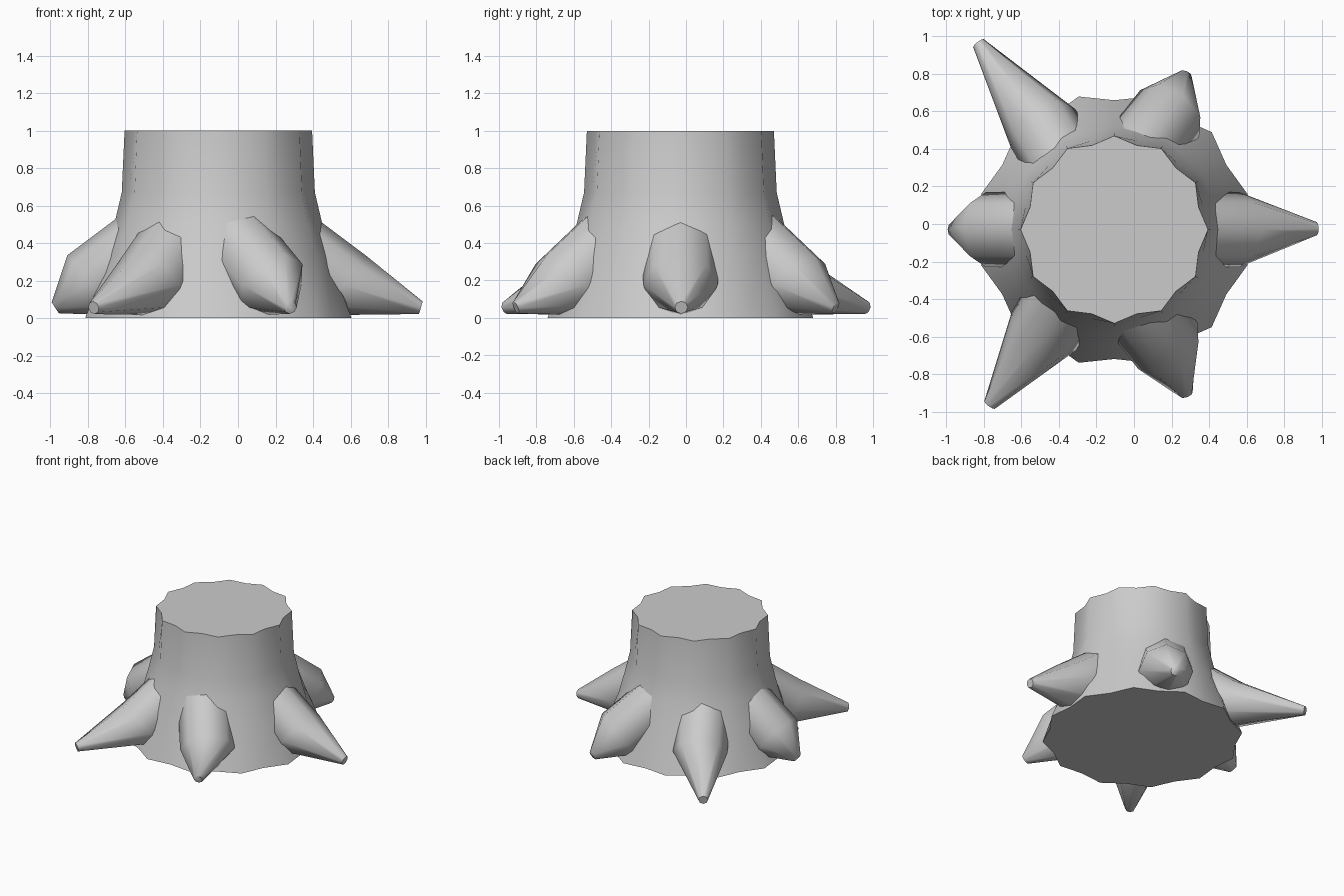
import bpy, bmesh
from math import cos, sin, pi, radians
from mathutils import Vector

cube = bpy.data.objects.get("Cube")
if cube:
    bpy.data.objects.remove(cube)

grey = bpy.data.materials.new("plain grey")
grey.use_nodes = True
COLOUR = (0.6, 0.6, 0.6, 1)
grey.diffuse_color = COLOUR
grey.node_tree.nodes["Principled BSDF"].inputs["Base Color"].default_value = COLOUR


def loft(name, rings):
    """Skin a list of equal point rings and cap both ends."""
    bm = bmesh.new()
    loops = [[bm.verts.new(p) for p in ring] for ring in rings]
    n = len(loops[0])
    for a, b in zip(loops, loops[1:]):
        for i in range(n):
            j = (i + 1) % n
            bm.faces.new((a[i], a[j], b[j], b[i]))
    bm.faces.new(loops[0])
    bm.faces.new(loops[-1])
    bmesh.ops.recalc_face_normals(bm, faces=bm.faces)
    mesh = bpy.data.meshes.new(name)
    bm.to_mesh(mesh)
    bm.free()
    mesh.materials.append(grey)
    ob = bpy.data.objects.new(name, mesh)
    bpy.context.collection.objects.link(ob)
    bpy.ops.object.select_all(action='DESELECT')
    ob.select_set(True)
    bpy.context.view_layer.objects.active = ob
    bpy.ops.object.shade_smooth_by_angle(angle=radians(60))
    return ob


# Trunk: fluted rings, ridges and grooves swap places towards the ground
CENTRE = Vector((-0.105, -0.03, 0))
profile = [(0, 0.69, 0.735), (0.33, 0.60, 0.60), (0.5, 0.555, 0.54),
           (0.67, 0.515, 0.49), (1, 0.50, 0.465)]
trunk_rings = []
for z, ridge, groove in profile:
    ring = []
    for i in range(24):
        a = i * pi / 12
        r = groove if i % 2 else ridge
        ring.append(CENTRE + Vector((r * cos(a), r * sin(a), z)))
    trunk_rings.append(ring)
loft("trunk", trunk_rings)


def circle(centre, axis, radius, sides=8):
    """Ring of points around an axis, with one corner straight up."""
    side = Vector((0, 0, 1)).cross(axis).normalized()
    up = axis.cross(side).normalized()
    return [centre + radius * (cos(t) * side + sin(t) * up)
            for t in (2 * pi * i / sides for i in range(sides))]


# Roots: name, heading in degrees, bend (x, y), tip (x, y)
roots = [
    ("left", 0, (0.56, -0.03), (0.975, -0.025)),
    ("back_left", 52, (0.19, 0.59), (0.275, 0.80)),
    ("back_right", 121, (-0.485, 0.51), (-0.83, 0.965)),
    ("right", 180, (-0.79, -0.03), (-0.975, -0.03)),
    ("front_right", 239, (-0.48, -0.57), (-0.77, -0.965)),
    ("front_left", -52, (0.18, -0.65), (0.28, -0.91)),
]
for name, heading, bend, tip in roots:
    a = radians(heading)
    slope = Vector((0.8 * cos(a), 0.8 * sin(a), -0.6))
    bend = Vector((*bend, 0.175))
    tip = Vector((*tip, 0.055))
    loft(name + "_root", [circle(bend - 0.45 * slope, slope, 0.2),
                          circle(bend, slope, 0.2),
                          circle(tip, (tip - bend).normalized(), 0.035)])
